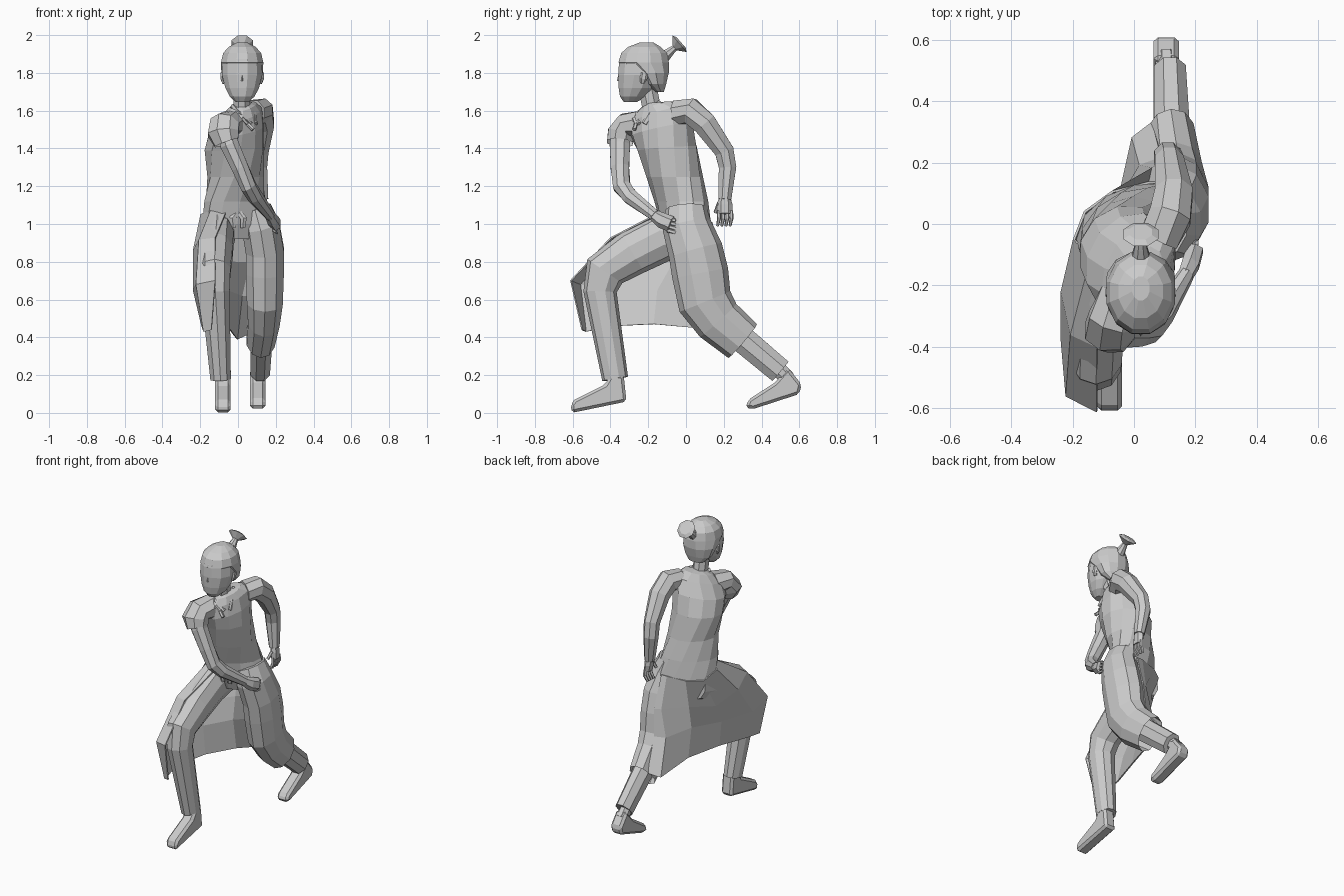
import bpy, bmesh, math
from mathutils import Vector, Matrix


def make(name, verts, faces):
    me = bpy.data.meshes.new(name)
    bm = bmesh.new()
    vs = [bm.verts.new(v) for v in verts]
    for f in faces:
        bm.faces.new([vs[i] for i in f])
    bmesh.ops.recalc_face_normals(bm, faces=bm.faces)
    bm.to_mesh(me)
    bm.free()
    ob = bpy.data.objects.new(name, me)
    bpy.context.collection.objects.link(ob)
    return ob


def loft(name, rings, caps=(True, True)):
    """Skin a list of equal-sized vertex rings."""
    n = len(rings[0])
    faces = [(k * n + i, k * n + (i + 1) % n, (k + 1) * n + (i + 1) % n, (k + 1) * n + i)
             for k in range(len(rings) - 1) for i in range(n)]
    if caps[0]:
        faces.append(tuple(range(n)))
    if caps[1]:
        faces.append(tuple(range((len(rings) - 1) * n, len(rings) * n)))
    return make(name, [v for r in rings for v in r], faces)


def tube(name, pts, n=8, caps=(True, True)):
    """Limb along a path; each point is x, y, z, side radius, depth radius."""
    P = [Vector(p[:3]) for p in pts]
    rings = []
    for k, p in enumerate(pts):
        t = Vector((0, 0, 0))
        if k > 0:
            t += (P[k] - P[k - 1]).normalized()
        if k < len(P) - 1:
            t += (P[k + 1] - P[k]).normalized()
        t.normalize()
        side = (Vector((1, 0, 0)) - t * t.x).normalized()
        dep = t.cross(side)
        rings.append([P[k] + side * p[3] * math.cos(a) + dep * p[4] * math.sin(a)
                      for a in [math.tau * (i + .5) / n for i in range(n)]])
    return loft(name, rings, caps)


def stack(name, rows, n=12):
    """Horizontal ellipses: x, y, z, half width, half depth, yaw, tilt along the width."""
    rings = []
    for x, y, z, w, d, yaw, tilt in rows:
        R = Matrix.Rotation(math.radians(yaw), 3, 'Z')
        rings.append([Vector((x, y, z)) + R @ Vector((w * math.cos(a), d * math.sin(a), tilt * w * math.cos(a)))
                      for a in [math.tau * (i + .5) / n for i in range(n)]])
    return loft(name, rings)


def shoe(name, x, w, profile):
    """Side profile (y, z) extruded across x with softened edges."""
    ob = loft(name, [[(x + s * w, y, z) for y, z in profile] for s in (-1, 1)])
    b = ob.modifiers.new("bevel", 'BEVEL')
    b.width = .015
    b.segments = 1
    return ob


# twisted robe body, hips to neck opening
stack("robe_body", [
    (0, .01, .92, .15, .10, 20, 0),
    (0, 0, 1.0, .198, .122, 22, 0),
    (-.015, -.025, 1.12, .178, .127, 32, 0),
    (-.012, -.06, 1.25, .158, .142, 45, 0),
    (-.02, -.10, 1.40, .162, .160, 58, .08),
    (-.01, -.13, 1.50, .172, .142, 63, .22),
    (.01, -.15, 1.58, .168, .10, 63, .3),
    (.02, -.165, 1.62, .10, .07, 60, .3),
    (.02, -.175, 1.635, .05, .05, 40, .2)])

# robe over the trailing left leg
tube("robe_left_skirt", [
    (.09, 0, 1.08, .09, .11), (.12, .005, .99, .105, .13), (.142, .05, .86, .106, .145),
    (.142, .075, .74, .106, .15), (.142, .10, .59, .10, .145), (.137, .17, .49, .088, .13),
    (.12, .30, .38, .078, .117)], 10, (True, False))

# robe panel over the leading leg and drape between the legs
cols = [
    [(-.06, -.12, 1.07), (-.12, -.40, .925), (-.12, -.61, .70), (-.14, -.55, .44)],
    [(-.14, -.11, 1.08), (-.205, -.36, .915), (-.22, -.56, .68), (-.18, -.53, .43)],
    [(-.195, -.05, 1.05), (-.235, -.22, .86), (-.235, -.38, .65), (-.19, -.38, .46)],
    [(-.16, .04, 1.0), (-.175, -.07, .79), (-.16, -.15, .65), (-.13, -.17, .47)],
    [(-.07, .105, 1.0), (-.06, .055, .80), (-.06, .03, .65), (-.05, .05, .45)],
    [(.05, .135, 1.01), (.06, .18, .80), (.02, .19, .62), (-.005, .28, .39)],
    [(.09, .135, 1.01), (.10, .20, .80), (.09, .215, .62), (.06, .33, .42)]]
drape = make("robe_right_drape", [p for c in cols for p in c],
             [(4 * k + i, 4 * k + i + 1, 4 * k + i + 5, 4 * k + i + 4) for k in range(6) for i in range(3)])
s = drape.modifiers.new("cloth", 'SOLIDIFY')
s.thickness = .008
s.offset = 0

# trousers
tube("right_trouser", [
    (-.09, .02, .95, .08, .10), (-.11, -.12, .93, .092, .128), (-.118, -.28, .85, .094, .122),
    (-.124, -.43, .75, .088, .112), (-.12, -.455, .64, .08, .088), (-.092, -.375, .18, .057, .069)], 10)
tube("left_trouser", [
    (.12, .05, .95, .07, .09), (.13, .12, .6, .07, .09), (.125, .25, .43, .065, .078),
    (.117, .50, .22, .056, .072)])

# ankles and shoes
tube("right_ankle", [(-.085, -.38, .3, .038, .045), (-.08, -.37, .1, .038, .045)])
tube("left_ankle", [(.108, .45, .27, .038, .045), (.105, .54, .18, .038, .045)])
shoe("right_shoe", -.08, .041, [(-.43, .15), (-.40, .2), (-.33, .2), (-.315, .06), (-.605, 0), (-.61, .045),
                                (-.59, .07)])
shoe("left_shoe", .105, .041, [(.47, .16), (.54, .24), (.612, .15), (.60, .10), (.36, .022), (.315, .025),
                               (.33, .07)])

# left arm, swung back
tube("left_arm", [
    (.08, -.05, 1.59, .07, .07), (.118, .025, 1.597, .074, .074), (.13, .10, 1.53, .066, .068),
    (.115, .203, 1.385, .05, .055), (.11, .22, 1.30, .048, .05), (.13, .205, 1.13, .033, .037)])
tube("left_hand", [(.13, .205, 1.15, .024, .028), (.135, .205, 1.10, .024, .042),
                   (.14, .205, 1.055, .02, .042)], 6)
for i in range(4):
    y = .173 + i * .022
    tube("left_finger", [(.14, y, 1.07, .011, .011), (.142, y + .002, 1.03, .011, .011),
                         (.125, y - .006, .99, .008, .008)], 5)
tube("left_thumb", [(.135, .175, 1.11, .012, .012), (.115, .155, 1.06, .01, .01)], 5)

# right arm, crossing the front
tube("right_sleeve", [
    (-.035, -.23, 1.525, .08, .08), (-.07, -.315, 1.525, .085, .068), (-.078, -.345, 1.48, .088, .076),
    (-.06, -.35, 1.43, .07, .074)], 8, (True, False))
tube("right_arm", [
    (-.07, -.34, 1.52, .05, .05), (-.045, -.35, 1.42, .054, .058), (.01, -.35, 1.30, .048, .053),
    (.055, -.34, 1.20, .044, .05), (.09, -.295, 1.145, .042, .044), (.17, -.165, 1.045, .027, .032)])
tube("right_hand", [(.165, -.175, 1.05, .025, .03), (.185, -.13, 1.02, .032, .042),
                    (.20, -.08, 1.0, .03, .042)], 6)
for i in range(4):
    z = 1.03 - i * .021
    tube("right_finger", [(.195, -.10, z, .011, .011), (.203, -.06, z - .01, .011, .011),
                          (.18, -.055, z - .02, .009, .009)], 5)

# neck and head
tube("neck", [(.02, -.175, 1.58, .048, .053), (.02, -.205, 1.73, .048, .053)])
stack("head", [
    (.022, -.295, 1.645, .035, .035, 0, 0), (.022, -.28, 1.675, .068, .072, 0, 0),
    (.022, -.26, 1.72, .092, .10, 0, 0), (.022, -.242, 1.79, .111, .121, 0, 0),
    (.022, -.23, 1.87, .108, .128, 0, 0), (.022, -.225, 1.93, .07, .09, 0, 0)])
stack("hair", [
    (.022, -.14, 1.70, .055, .024, 0, 0), (.022, -.165, 1.74, .095, .062, 0, 0),
    (.022, -.185, 1.80, .114, .097, 0, 0), (.022, -.224, 1.855, .116, .138, 0, 0),
    (.022, -.222, 1.905, .104, .125, 0, 0), (.022, -.22, 1.937, .075, .09, 0, 0),
    (.022, -.21, 1.96, .03, .04, 0, 0)])
tube("hair_bun", [(.022, -.115, 1.885, .034, .034), (.022, -.075, 1.92, .022, .022),
                  (.022, -.06, 1.932, .018, .018), (.022, -.034, 1.954, .062, .062),
                  (.022, -.026, 1.961, .04, .04)], 8)
for sx in (-1, 1):
    tube("ear", [(.022 + sx * .096, -.23, 1.745, .01, .012), (.022 + sx * .106, -.225, 1.77, .01, .02),
                 (.022 + sx * .106, -.22, 1.80, .01, .018)], 6)
make("nose", [(.022, -.356, 1.80), (.010, -.35, 1.755), (.034, -.35, 1.755), (.022, -.366, 1.758)],
     [(0, 1, 3), (0, 3, 2), (1, 2, 3)])

# collar, chest tie and sash knot
tube("collar_left", [(.06, -.13, 1.64, .012, .022), (.085, -.18, 1.59, .01, .022),
                     (.095, -.22, 1.53, .01, .016)], 6)
tube("collar_right", [(-.03, -.20, 1.62, .012, .022), (.01, -.25, 1.58, .014, .02),
                      (.07, -.245, 1.53, .01, .016)], 6)
for sx in (-1, 1):
    tube("chest_tie", [(.05, -.265, 1.53, .01, .01), (.05 + sx * .03, -.275, 1.53 - sx * .03, .012, .012)], 5)
    tube("sash_tail", [(0, -.125, 1.07, .015, .015), (sx * .03, -.135, 1.03, .02, .012),
                       (sx * .025, -.125, .98, .015, .01)], 6)
